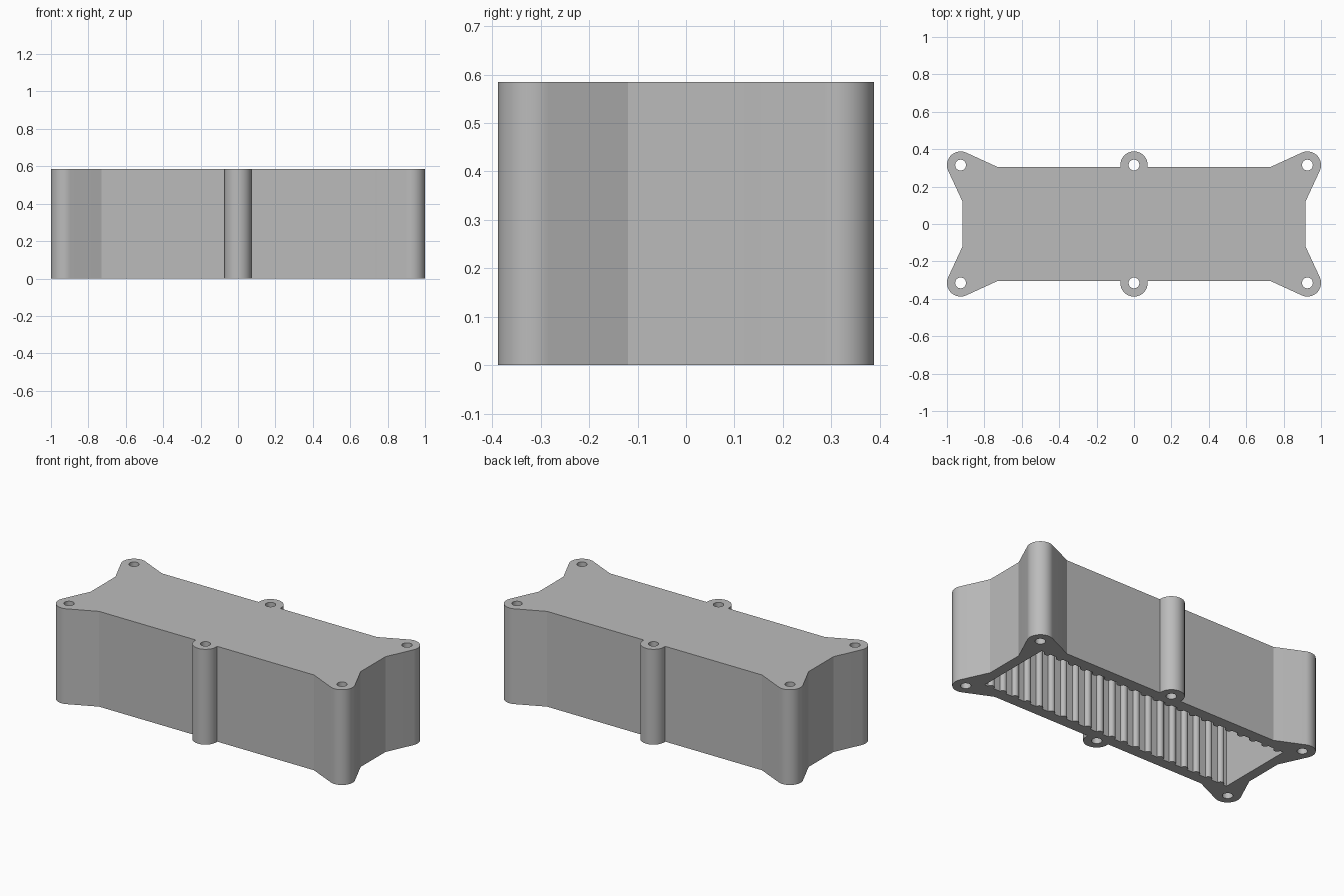
import bpy
import bmesh
from math import acos, asin, atan2, cos, hypot, pi, sin

cube = bpy.data.objects.get("Cube")
if cube:
    bpy.data.objects.remove(cube, do_unlink=True)

HEIGHT, LID = 0.585, 0.065
LUG_R, HOLE_R = 0.073, 0.029
LUG_X, LUG_Y = 0.927, 0.315
END_X, SIDE_Y = 0.917, 0.305
CAVITY_X, CAVITY_Y = 0.855, 0.24
RIBS, RIB_R = 20, 0.021

grey = bpy.data.materials.new("plain grey")
grey.use_nodes = True
colour = (0.5, 0.5, 0.5, 1)
grey.diffuse_color = colour
grey.node_tree.nodes["Principled BSDF"].inputs["Base Color"].default_value = colour


def arc(cx, cy, r, start, end, steps):
    """Points along an arc, both ends included."""
    angles = [start + (end - start) * i / steps for i in range(steps + 1)]
    return [(cx + r * cos(a), cy + r * sin(a)) for a in angles]


def half_turn(points):
    """Close an upper half outline with its copy turned by 180 degrees."""
    return points + [(-x, -y) for x, y in points]


def prism(name, points, bottom, top):
    bm = bmesh.new()
    face = bm.faces.new([bm.verts.new((x, y, bottom)) for x, y in points])
    moved = bmesh.ops.extrude_face_region(bm, geom=[face])["geom"]
    verts = [v for v in moved if isinstance(v, bmesh.types.BMVert)]
    bmesh.ops.translate(bm, verts=verts, vec=(0, 0, top - bottom))
    bmesh.ops.recalc_face_normals(bm, faces=bm.faces)
    mesh = bpy.data.meshes.new(name)
    bm.to_mesh(mesh)
    bm.free()
    mesh.materials.append(grey)
    obj = bpy.data.objects.new(name, mesh)
    bpy.context.collection.objects.link(obj)
    return obj


def cut(target, cutter):
    mod = target.modifiers.new("cut", "BOOLEAN")
    mod.operation, mod.solver, mod.object = "DIFFERENCE", "EXACT", cutter
    bpy.context.view_layer.objects.active = target
    bpy.ops.object.modifier_apply(modifier=mod.name)
    bpy.data.objects.remove(cutter, do_unlink=True)


def tangent_angle(px, py, side):
    """Angle on the corner lug where a line from the given point touches it."""
    dx, dy = px - LUG_X, py - LUG_Y
    return atan2(dy, dx) + side * acos(LUG_R / hypot(dx, dy))


# Housing outline: flared corner lug, straight side, round middle lug
end_point, side_point = (END_X, 0.12), (0.73, SIDE_Y)
quarter = [end_point]
quarter += arc(LUG_X, LUG_Y, LUG_R, tangent_angle(*end_point, 1),
               tangent_angle(*side_point, -1) + 2 * pi, 20)
quarter.append(side_point)
quarter += arc(0, LUG_Y, LUG_R, asin((SIDE_Y - LUG_Y) / LUG_R), pi / 2, 14)
mirrored = [(-x, y) for x, y in reversed(quarter[:-1])]
housing = prism("housing", half_turn(quarter + mirrored), 0, HEIGHT)

# Cavity open at the bottom, with rounded upright ribs on both long walls
wall = [(CAVITY_X, CAVITY_Y)]
pitch = 2 * CAVITY_X / RIBS
for i in range(RIBS):
    wall += arc(CAVITY_X - pitch * (i + 0.5), CAVITY_Y, RIB_R, 0, -pi, 10)
wall.append((-CAVITY_X, CAVITY_Y))
cut(housing, prism("cavity_cutter", half_turn(wall), -0.1, HEIGHT - LID))

# Screw holes through all six lugs
for x in (-LUG_X, 0, LUG_X):
    for y in (-LUG_Y, LUG_Y):
        ring = arc(x, y, HOLE_R, 0, 2 * pi, 28)[:-1]
        cut(housing, prism("hole_cutter", ring, -0.1, HEIGHT + 0.1))

# Smooth the round walls, keep the corners crisp
bpy.ops.object.select_all(action="DESELECT")
housing.select_set(True)
bpy.context.view_layer.objects.active = housing
bpy.ops.object.shade_smooth_by_angle(angle=0.36)
